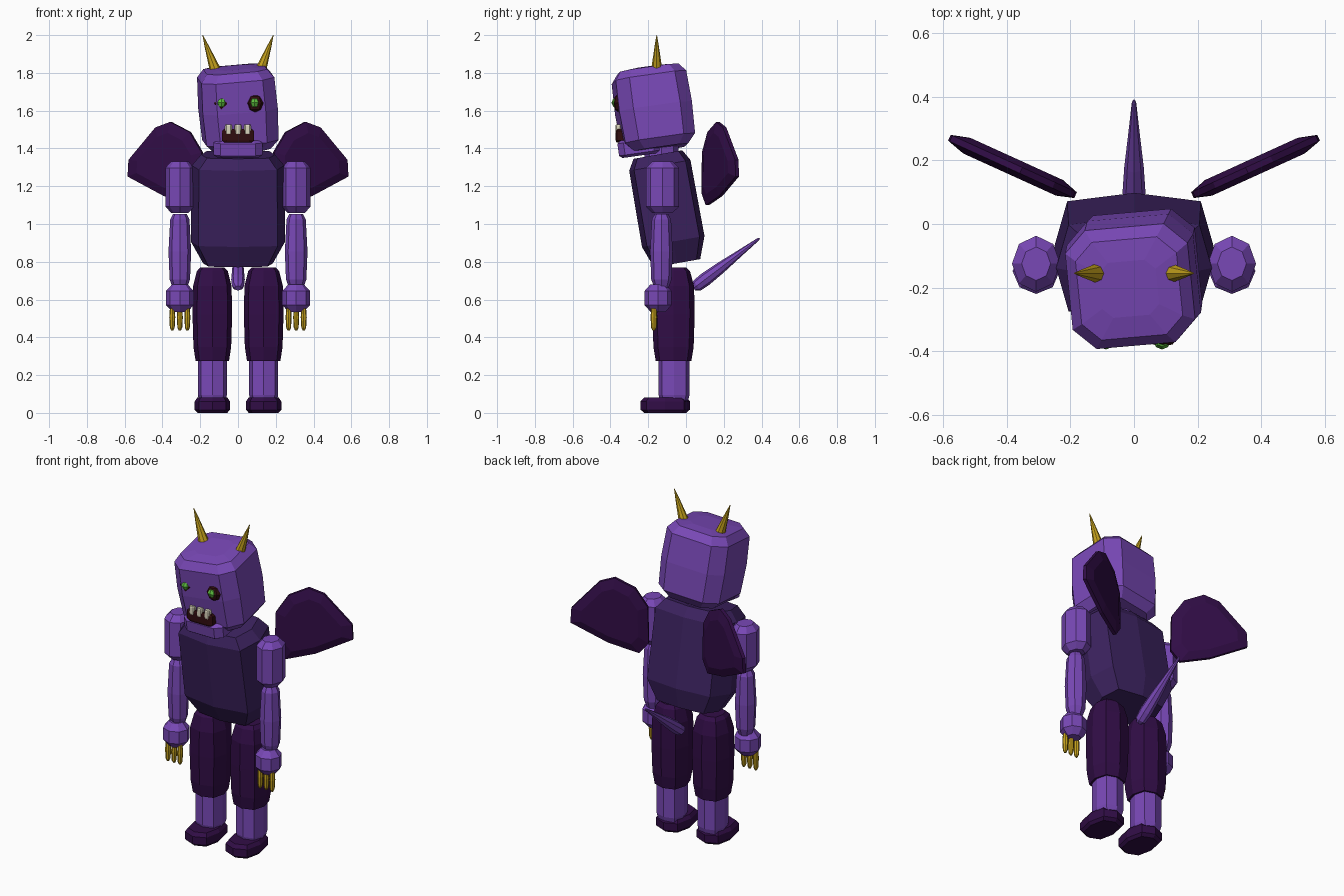
import bpy, bmesh, math
from mathutils import Vector, Matrix, Euler

if "Cube" in bpy.data.objects:
    bpy.data.objects.remove(bpy.data.objects["Cube"])


def material(name, rgb):
    m = bpy.data.materials.new(name)
    m.diffuse_color = (*rgb, 1)
    m.use_nodes = True
    m.node_tree.nodes["Principled BSDF"].inputs["Base Color"].default_value = m.diffuse_color
    return m


PURPLE = material("purple skin", (0.19, 0.065, 0.47))
TORSO = material("dark violet", (0.045, 0.016, 0.115))
DARK = material("deep plum", (0.031, 0.004, 0.062))
GOLD = material("gold", (0.56, 0.36, 0.012))
GREEN = material("eye green", (0.11, 0.52, 0.05))
MAROON = material("mouth maroon", (0.03, 0.004, 0.005))
IVORY = material("tooth ivory", (0.72, 0.68, 0.52))


def finish(name, bm, mat):
    bmesh.ops.recalc_face_normals(bm, faces=bm.faces)
    me = bpy.data.meshes.new(name)
    bm.to_mesh(me)
    bm.free()
    me.materials.append(mat)
    ob = bpy.data.objects.new(name, me)
    bpy.context.collection.objects.link(ob)
    return ob


def bridge(bm, rings):
    """Join rings of vertices and cap both ends."""
    for a, b in zip(rings, rings[1:]):
        n = len(a)
        for i in range(n):
            bm.faces.new((a[i], a[(i + 1) % n], b[(i + 1) % n], b[i]))
    bm.faces.new(rings[0])
    bm.faces.new(rings[-1])


def blob(name, center, half, levels, mat, e=1.0, phase=0.0, rot=None):
    """Eight-sided rounded block; levels are (height, width) fractions."""
    def sp(v):
        return math.copysign(abs(v) ** e, v) if abs(v) > 1e-6 else 0.0
    pts = [(sp(math.cos(t)), sp(math.sin(t)))
           for t in (math.radians(45 * k + phase) for k in range(8))]
    big = max(abs(x) for x, y in pts)
    rot = rot or Matrix.Identity(3)
    bm = bmesh.new()
    rings = [[bm.verts.new(Vector(center) + rot @ Vector(
        (x / big * w * half[0], y / big * w * half[1], h * half[2])))
        for x, y in pts] for h, w in levels]
    bridge(bm, rings)
    return finish(name, bm, mat)


def spike(name, base, tip, radius, levels, mat):
    """Round tapered part running from base to tip."""
    a, b = Vector(base), Vector(tip)
    rot = (b - a).to_track_quat('Z', 'Y').to_matrix()
    return blob(name, (a + b) / 2, (radius, radius, (b - a).length / 2), levels, mat, rot=rot)


def euler(x, y=0, z=0):
    return Euler([math.radians(v) for v in (x, y, z)]).to_matrix()


LIMB = [(-1, 0.6), (-0.75, 1), (0.75, 1), (1, 0.6)]
BALL = [(-1, 0.15), (-0.75, 0.66), (0, 1), (0.75, 0.66), (1, 0.15)]
BOX = [(-1, 0.85), (-0.7, 1), (0.7, 1), (1, 0.85)]

# Torso, neck and head
blob("torso", (0, -0.098, 1.08), (0.25, 0.168, 0.292),
     [(-1, 0.74), (-0.6, 1), (0.8, 0.98), (1, 0.78)], TORSO, e=0.5, rot=euler(10))
blob("neck", (0, -0.13, 1.38), (0.1, 0.09, 0.07), LIMB, PURPLE)
blob("head", (0, -0.172, 1.613), (0.2, 0.195, 0.218),
     [(-1, 0.74), (-0.78, 0.96), (0, 1), (0.76, 0.97), (0.96, 0.8), (1, 0.45)],
     PURPLE, e=0.5, phase=22.5, rot=euler(8, -5, 5))
blob("jaw", (0, -0.25, 1.408), (0.13, 0.11, 0.046), BOX, PURPLE,
     e=0.4, phase=22.5, rot=euler(8))

# Mouth and teeth
blob("mouth", (0, -0.342, 1.467), (0.085, 0.03, 0.036), BOX, MAROON, e=0.35, phase=22.5)
for i in (-1, 0, 1):
    blob("tooth", (i * 0.05, -0.358, 1.5), (0.018, 0.016, 0.026), BOX, IVORY, e=0.6, phase=22.5)

# Tail
spike("tail", (0, 0.04, 0.66), (0, 0.39, 0.925), 0.036,
      [(-1, 0.45), (-0.9, 0.9), (-0.65, 1), (-0.2, 0.85), (0.4, 0.5), (0.95, 0.2), (1, 0.08)], PURPLE)

# Wing outline in x and z; y follows x so that the wing sweeps back
WING = [(0.18, 1.16), (0.185, 1.38), (0.25, 1.49), (0.355, 1.545), (0.435, 1.515),
        (0.58, 1.34), (0.585, 1.25), (0.39, 1.145), (0.23, 1.095)]

for s in (-1, 1):
    # Face and horns
    blob("eye_socket", (s * 0.09, -0.357, 1.64), (0.046, 0.03, 0.046), BALL, MAROON)
    blob("eye", (s * 0.088, -0.368, 1.642), (0.027, 0.027, 0.027), BALL, GREEN)
    spike("horn", (s * 0.115, -0.155, 1.80), (s * 0.187, -0.155, 2.0), 0.029,
          [(-1, 0.9), (-0.8, 1), (-0.2, 0.7), (0.4, 0.4), (1, 0.05)], GOLD)

    # Wing: thick in the middle, thin at the rim
    bm = bmesh.new()
    n = Vector((-0.42, 0.907, 0))
    mid = Vector((0.375, 1.32))
    rings = []
    for off, k in ((-0.027, 0.72), (-0.01, 0.98), (0.01, 0.98), (0.027, 0.72)):
        ring = []
        for p in WING:
            x, z = mid + (Vector(p) - mid) * k
            v = Vector((x, 0.18 + (x - 0.38) * 0.455, z)) + n * off
            ring.append(bm.verts.new((s * v.x, v.y, v.z)))
        rings.append(ring)
    bridge(bm, rings)
    finish("wing", bm, DARK)

    # Arm
    ax = s * 0.308
    blob("upper_arm", (ax, -0.125, 1.195), (0.076, 0.088, 0.137), LIMB, PURPLE)
    blob("forearm", (ax, -0.13, 0.855), (0.06, 0.06, 0.198),
         [(-1, 0.6), (-0.75, 0.9), (0, 1), (0.85, 0.85), (1, 0.6)], PURPLE)
    blob("hand", (ax, -0.148, 0.608), (0.074, 0.072, 0.073),
         [(-1, 0.55), (-0.5, 1), (0.5, 1), (1, 0.55)], PURPLE)
    for i in (-1, 0, 1):
        blob("claw", (ax + i * 0.04, -0.17, 0.495), (0.016, 0.018, 0.058),
             [(-1, 0.4), (-0.75, 0.8), (0.2, 1), (1, 0.8)], GOLD)

    # Leg
    lx = s * 0.136
    blob("thigh", (lx, -0.066, 0.522), (0.105, 0.112, 0.248),
         [(-1, 0.84), (-0.7, 0.95), (0, 1), (0.6, 0.97), (0.92, 0.78), (1, 0.6)], DARK, e=0.75)
    blob("shin", (lx, -0.063, 0.2), (0.077, 0.082, 0.15), BOX, PURPLE, e=0.75)
    blob("foot", (lx, -0.11, 0.041), (0.093, 0.13, 0.041),
         [(-1, 0.85), (-0.6, 1), (0.5, 1), (1, 0.85)], DARK, e=0.75)
